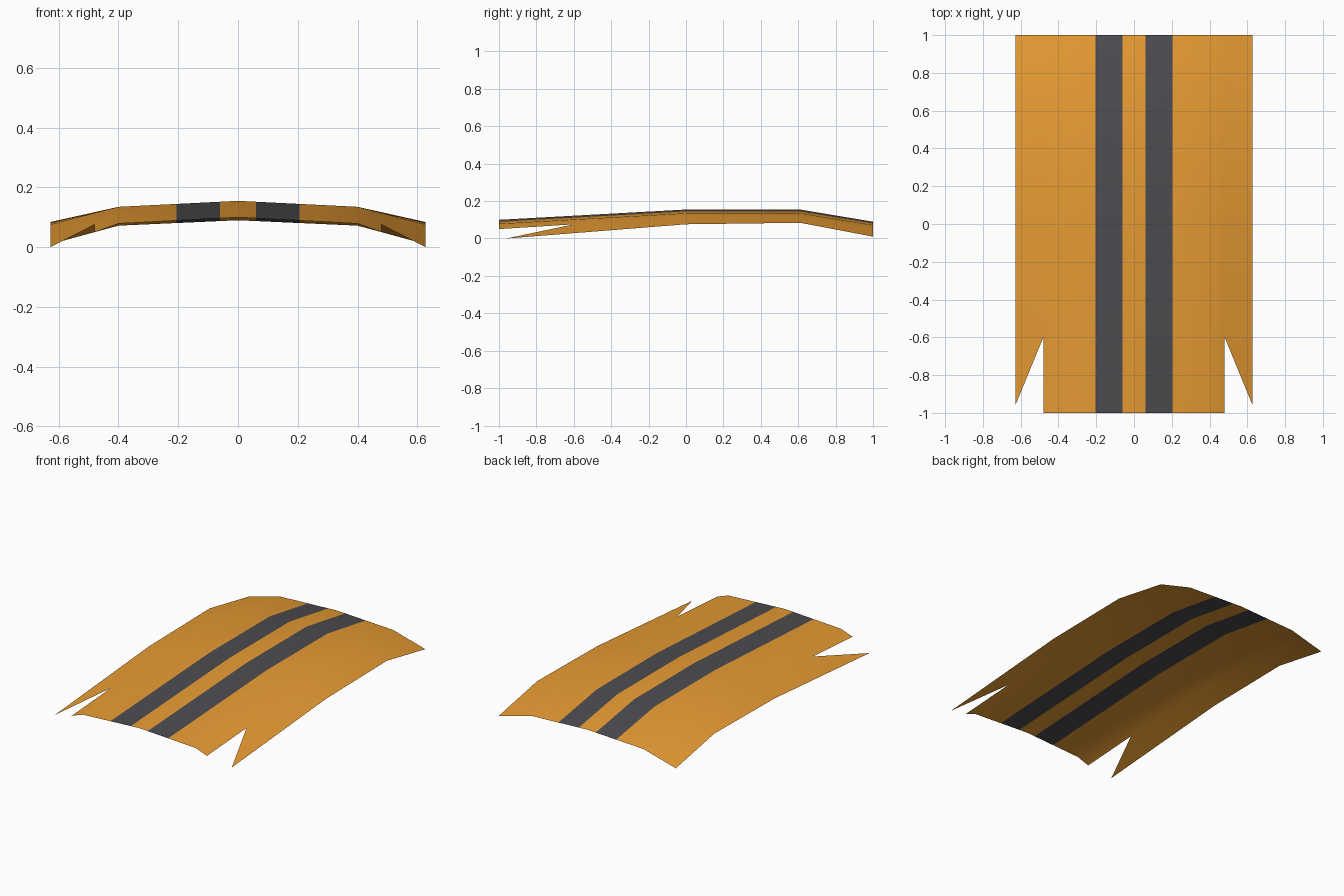
import bpy, bmesh

if "Cube" in bpy.data.objects:
    bpy.data.objects.remove(bpy.data.objects["Cube"])


def material(name, rgb):
    m = bpy.data.materials.new(name)
    m.diffuse_color = (*rgb, 1)
    m.use_nodes = True
    m.node_tree.nodes["Principled BSDF"].inputs["Base Color"].default_value = m.diffuse_color
    return m


def lerp_profile(points, t):
    # piecewise-linear lookup
    for (a, va), (b, vb) in zip(points, points[1:]):
        if t <= b:
            break
    return va + (vb - va) * (t - a) / (b - a)


# Lengthwise height profiles along the centre, shoulder and outer edge
centre = [(-1, .10), (0, .155), (.61, .155), (1, .09)]
shoulder = [(-1, .079), (0, .135), (.61, .135), (1, .072)]
edge = [(-.96, 0), (0, .076), (.61, .084), (1, .01)]
HALF_WIDTH = .628


def height(x, y):
    section = [(0, lerp_profile(centre, y)), (.4, lerp_profile(shoulder, y)),
               (HALF_WIDTH, lerp_profile(edge, y))]
    return lerp_profile(section, x)


# Half of the curved panel: columns follow stripes, shoulder and notch
cols = [0, .06, .205, .4, .48, HALF_WIDTH]
rows = [-1, -.6, 0, .61, 1]
bm = bmesh.new()
verts = {}


def vert(x, y):
    if (x, y) not in verts:
        verts[x, y] = bm.verts.new((x, y, height(x, y)))
    return verts[x, y]


for x0, x1 in zip(cols, cols[1:]):
    for y0, y1 in zip(rows, rows[1:]):
        if x0 == .48 and y0 == -1:
            # pointed front corner beside the notch
            corners = [(x0, y1), (x1, -.96), (x1, y1)]
        else:
            corners = [(x0, y0), (x1, y0), (x1, y1), (x0, y1)]
        f = bm.faces.new([vert(*c) for c in corners])
        f.material_index = 1 if x0 == .06 else 0
        f.smooth = True

mesh = bpy.data.meshes.new("hood_panel")
bm.to_mesh(mesh)
bm.free()
mesh.materials.append(material("orange_paint", (.81, .33, .033)))
mesh.materials.append(material("dark_stripe", (.074, .072, .081)))
hood = bpy.data.objects.new("hood_panel", mesh)
bpy.context.collection.objects.link(hood)

# Other half
mirror = hood.modifiers.new("mirror", "MIRROR")
mirror.use_axis[0] = True
mirror.use_clip = True
